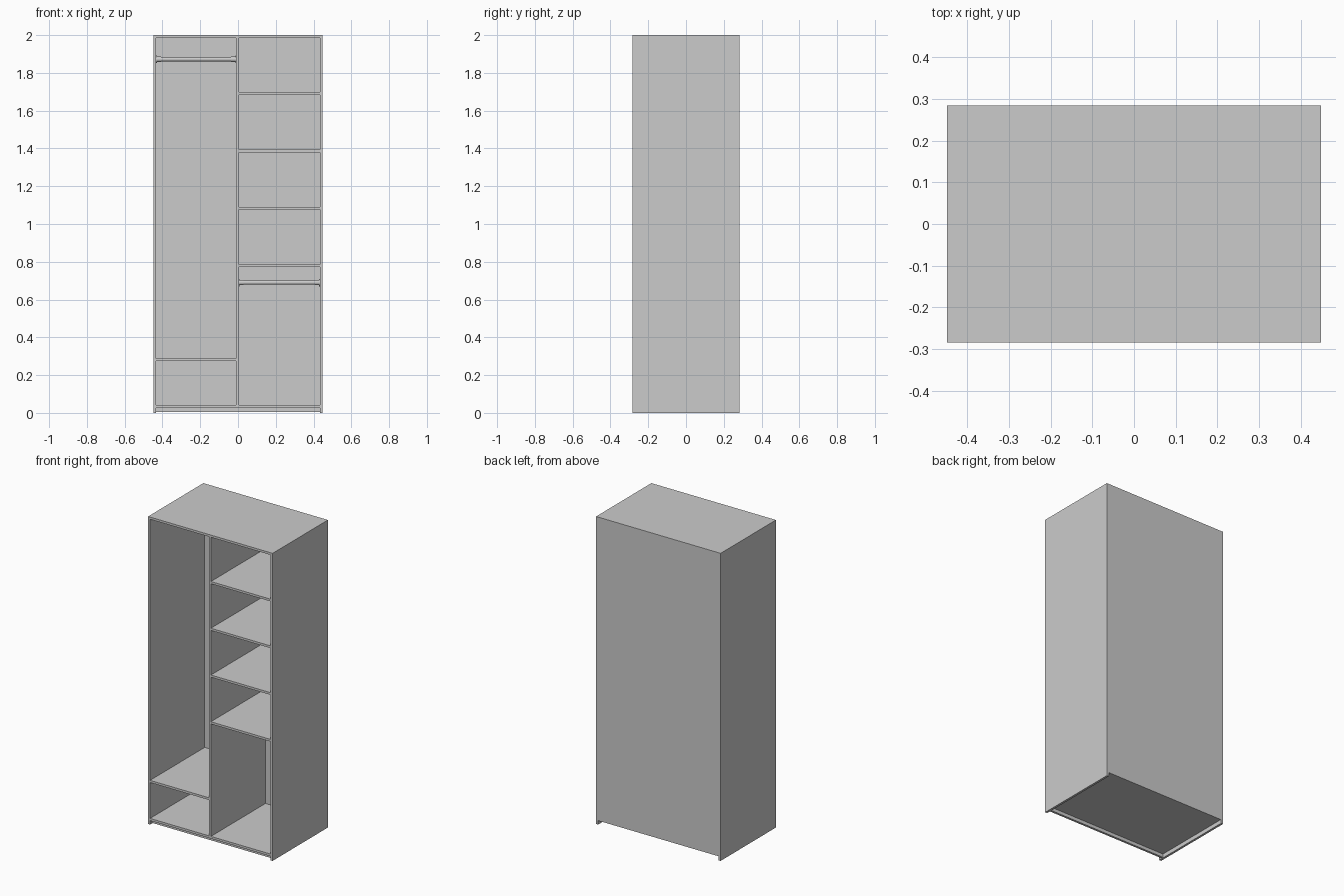
import bpy
from math import pi

if "Cube" in bpy.data.objects:
    bpy.data.objects.remove(bpy.data.objects["Cube"])

W, D, H = 0.448, 0.284, 2.0     # half width, half depth, height
T = 0.0145                      # board thickness
BACK = 0.007                    # back panel thickness
FLOOR = 0.026                   # underside of the bottom board
IN = W - T                      # inner face of the side panels
DIV_L, DIV_R = -0.0105, 0.004   # faces of the divider


def board(name, x0, x1, y0, y1, z0, z1):
    bpy.ops.mesh.primitive_cube_add(
        size=1, location=((x0 + x1) / 2, (y0 + y1) / 2, (z0 + z1) / 2))
    ob = bpy.context.object
    ob.name = name
    ob.scale = (x1 - x0, y1 - y0, z1 - z0)
    bpy.ops.object.transform_apply(location=False, rotation=False, scale=True)
    return ob


def bar(name, x0, x1, z, radius):
    bpy.ops.mesh.primitive_cylinder_add(
        vertices=32, radius=radius, depth=x1 - x0,
        location=((x0 + x1) / 2, 0, z), rotation=(0, pi / 2, 0))
    bpy.context.object.name = name
    bpy.ops.object.shade_smooth_by_angle()


def hanging_rail(name, x0, x1, z):
    bar(name, x0 + 0.005, x1 - 0.005, z, 0.011)
    for side, x, d in (("left", x0, 1), ("right", x1, -1)):
        for part, length, radius in (("flange", 0.004, 0.02), ("socket", 0.026, 0.014)):
            a, b = sorted((x, x + d * length))
            bar(f"{name}_{side}_{part}", a, b, z, radius)


# Carcass
board("top_panel", -W, W, -D, D, H - T, H)
board("left_side", -W, -IN, -D, D, 0, H - T)
board("right_side", IN, W, -D, D, 0, H - T)
board("bottom_panel", -IN, IN, -D, D - BACK, FLOOR, FLOOR + T)
board("back_panel", -IN, IN, D - BACK, D, FLOOR, H - T)
board("divider", DIV_L, DIV_R, -D, D - BACK, FLOOR + T, H - T)
board("plinth", -IN, IN, -D + 0.02, -D + 0.02 + T, 0.004, FLOOR)

# Shelves, given by their top height
board("left_shelf", -IN, DIV_L, -D, D - BACK, 0.288 - T, 0.288)
for i, z in enumerate((0.786, 1.09, 1.394, 1.698)):
    board(f"right_shelf_{i + 1}", DIV_R, IN, -D, D - BACK, z - T, z)

# Clothes rails
hanging_rail("left_rail", -IN, DIV_L, 1.872)
hanging_rail("right_rail", DIV_R, IN, 0.69)
